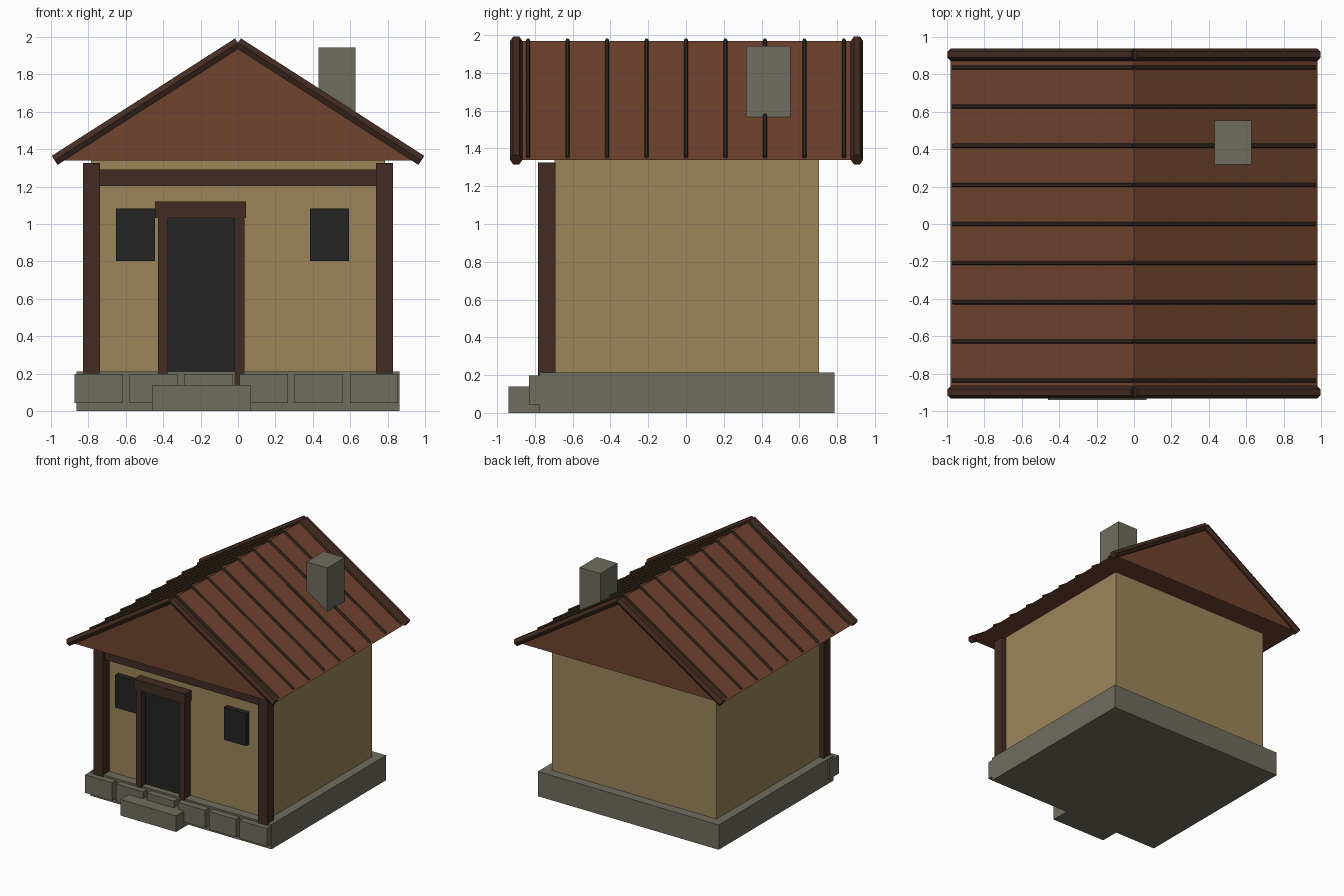
import bpy, bmesh, math
from mathutils import Vector

if "Cube" in bpy.data.objects:
    bpy.data.objects.remove(bpy.data.objects["Cube"])


def material(name, rgb):
    m = bpy.data.materials.new(name)
    m.diffuse_color = (*rgb, 1)
    m.use_nodes = True
    m.node_tree.nodes["Principled BSDF"].inputs["Base Color"].default_value = m.diffuse_color
    return m


STONE = material("grey_stone", (0.162, 0.151, 0.112))
PLASTER = material("tan_plaster", (0.335, 0.235, 0.102))
ROOF = material("red_roof", (0.163, 0.056, 0.028))
WOOD = material("dark_wood", (0.055, 0.025, 0.016))
BATTEN = material("batten_brown", (0.042, 0.029, 0.015))
DARK = material("dark_opening", (0.018, 0.018, 0.018))


def finish(name, bm, mat):
    bmesh.ops.recalc_face_normals(bm, faces=bm.faces[:])
    me = bpy.data.meshes.new(name)
    bm.to_mesh(me)
    bm.free()
    me.materials.append(mat)
    ob = bpy.data.objects.new(name, me)
    bpy.context.collection.objects.link(ob)
    return ob


def box(name, x, y, z, mat):
    """Box from (min, max) ranges on each axis."""
    bm = bmesh.new()
    bmesh.ops.create_cube(bm, size=1)
    for v in bm.verts:
        v.co = Vector(r[0] if c < 0 else r[1] for c, r in zip(v.co, (x, y, z)))
    return finish(name, bm, mat)


def bar(name, a, b, radius, mat, sides=6):
    """Prism from a to b in the xz plane, with corners pointing along y."""
    a, b = Vector(a), Vector(b)
    d = (b - a).normalized()
    side = Vector((0, 1, 0))
    up = d.cross(side)
    bm = bmesh.new()
    rings = []
    for p in (a, b):
        rings.append([bm.verts.new(p + radius * (math.cos(t) * side + math.sin(t) * up))
                      for t in (math.tau * i / sides for i in range(sides))])
    for i in range(sides):
        j = (i + 1) % sides
        bm.faces.new((rings[0][i], rings[0][j], rings[1][j], rings[1][i]))
    bm.faces.new(rings[0])
    bm.faces.new(rings[1])
    return finish(name, bm, mat)


# Foundation, front stones and step
box("foundation", (-0.862, 0.862), (-0.775, 0.785), (0, 0.213), STONE)
for i in range(6):
    cx = -0.746 + 0.2945 * i
    box(f"front_stone_{i + 1}", (cx - 0.129, cx + 0.129), (-0.83, -0.70), (0.043, 0.198), STONE)
box("front_step", (-0.46, 0.068), (-0.94, -0.72), (0, 0.139), STONE)

# Walls and timber frame
box("walls", (-0.785, 0.785), (-0.697, 0.705), (0.15, 1.345), PLASTER)
for s, side in ((-1, "left"), (1, "right")):
    box(f"corner_post_{side}", sorted((s * 0.738, s * 0.828)), (-0.783, -0.692), (0.15, 1.325), WOOD)
box("top_beam", (-0.76, 0.76), (-0.765, -0.68), (1.203, 1.29), WOOD)

# Door with frame, and windows
box("door", (-0.39, 0.0), (-0.725, -0.68), (0.2, 1.05), DARK)
for x0, side in ((-0.428, "left"), (-0.018, "right")):
    box(f"door_jamb_{side}", (x0, x0 + 0.054), (-0.778, -0.68), (0.1, 1.06), WOOD)
box("door_lintel", (-0.444, 0.043), (-0.782, -0.68), (1.033, 1.12), WOOD)
for x0, side in ((-0.652, "left"), (0.385, "right")):
    box(f"window_{side}", (x0, x0 + 0.208), (-0.74, -0.68), (0.803, 1.083), DARK)

# Roof: solid gable prism
HALF, EAVE, RIDGE = 0.98, 1.34, 1.968
bm = bmesh.new()
tri = [(-HALF, EAVE), (HALF, EAVE), (0, RIDGE)]
front = bm.faces.new([bm.verts.new((x, -0.9, z)) for x, z in tri])
ext = bmesh.ops.extrude_face_region(bm, geom=[front], use_keep_orig=True)
for v in ext["geom"]:
    if isinstance(v, bmesh.types.BMVert):
        v.co.y = 0.905
finish("roof", bm, ROOF)

# Gable edge beams and roof battens on both slopes
slope = math.atan2(RIDGE - EAVE, HALF)
for s, side in ((-1, "left"), (1, "right")):
    for y, end in ((-0.899, "front"), (0.905, "back")):
        bar(f"gable_beam_{end}_{side}", (s * HALF, y, EAVE), (0, y, RIDGE), 0.033, WOOD)
    off = Vector((s * math.sin(slope), 0, math.cos(slope))) * 0.006
    for i in range(9):
        y = 0.209 * (i - 4)
        lo = Vector((s * 0.965, y, RIDGE - 0.965 * math.tan(slope))) + off
        bar(f"roof_batten_{side}_{i + 1}", lo, Vector((0, y, RIDGE)) + off, 0.011, BATTEN)

# Chimney
box("chimney", (0.43, 0.628), (0.317, 0.552), (1.42, 1.943), STONE)
